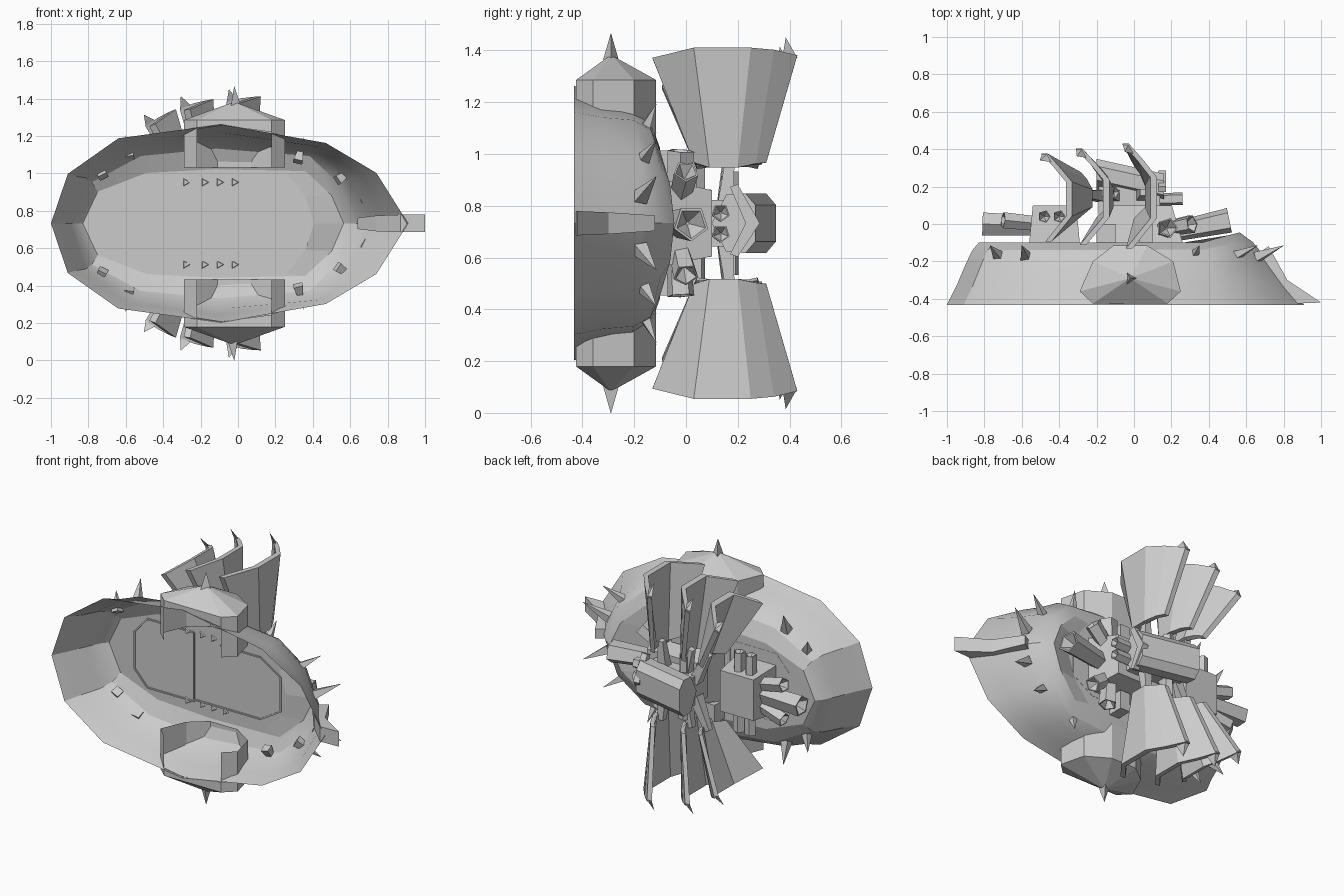
import bpy, bmesh, math
from mathutils import Vector

if "Cube" in bpy.data.objects:
    bpy.data.objects.remove(bpy.data.objects["Cube"])

MID = 0.7325  # height of the horizontal symmetry plane
grey = bpy.data.materials.new("plain_grey")
grey.diffuse_color = (0.6, 0.6, 0.6, 1)
grey.use_nodes = True
grey.node_tree.nodes["Principled BSDF"].inputs["Base Color"].default_value = (0.6, 0.6, 0.6, 1)


def build(name, verts, faces, smooth=False):
    """Mesh object; heights are given relative to the middle plane."""
    me = bpy.data.meshes.new(name)
    me.from_pydata([(v[0], v[1], v[2] + MID) for v in verts], [], faces)
    bm = bmesh.new()
    bm.from_mesh(me)
    bmesh.ops.recalc_face_normals(bm, faces=bm.faces)
    bm.to_mesh(me)
    bm.free()
    me.materials.append(grey)
    ob = bpy.data.objects.new(name, me)
    bpy.context.collection.objects.link(ob)
    if smooth:
        bpy.ops.object.select_all(action='DESELECT')
        ob.select_set(True)
        bpy.context.view_layer.objects.active = ob
        bpy.ops.object.shade_smooth_by_angle(angle=math.radians(28))


def loft(name, rings, caps=True, smooth=False):
    n = len(rings[0])
    verts = [v for r in rings for v in r]
    faces = [(k * n + i, k * n + (i + 1) % n, (k + 1) * n + (i + 1) % n, (k + 1) * n + i)
             for k in range(len(rings) - 1) for i in range(n)]
    if caps:
        faces += [tuple(range(n)), tuple(range(len(verts) - n, len(verts)))]
    build(name, verts, faces, smooth)


def ring(p, axis, r, n):
    d = Vector(axis).normalized()
    u = d.cross(Vector((0, 1, 0)) if abs(d.y) < 0.9 else Vector((0, 0, 1))).normalized()
    w = d.cross(u)
    angles = [(i + 0.5) * math.tau / n for i in range(n)]
    return [Vector(p) + r * (math.cos(a) * u + math.sin(a) * w) for a in angles]


def rod(name, p, q, r1, r2, n=4):
    axis = Vector(q) - Vector(p)
    loft(name, [ring(p, axis, r1, n), ring(q, axis, r2, n)])


def nozzle(name, p, q, r1, r2, n=5):
    """Tube with a pointed hollow at q."""
    p, q = Vector(p), Vector(q)
    d = q - p
    loft(name, [ring(p, d, r1, n), ring(q, d, r2, n), ring(q, d, r2 * 0.85, n),
                ring(q - d.normalized() * r2, d, r2 * 0.1, n)])


def block(name, x, y, z, taper=1.0):
    cx, cz = sum(x) / 2, sum(z) / 2

    def rect(yy, s):
        return [(cx + (a - cx) * s, yy, cz + (b - cz) * s)
                for a, b in ((x[0], z[0]), (x[1], z[0]), (x[1], z[1]), (x[0], z[1]))]
    loft(name, [rect(y[0], 1), rect(y[1], taper)])


# Bowl hull, open towards the front
rim_half = [(-1, 0), (-0.91, .265), (-0.64, .455), (-0.09, .53), (.47, .43), (.74, .27), (.91, 0)]
back_half = [(-0.83, 0), (-0.75, .17), (-0.49, .27), (-0.12, .29), (.36, .28), (.5, .15), (.565, 0)]


def closed(half):
    return half + [(x, -z) for x, z in reversed(half[1:-1])]


def hull_ring(f, y):
    pts = []
    for (ax, az), (bx, bz) in zip(closed(rim_half), closed(back_half)):
        bulge = 0.07 * math.sin(math.pi * f ** 1.7) * abs(az) / 0.5
        x, z = ax + (bx - ax) * f, az + (bz - az) * f + math.copysign(bulge, az)
        lift = 0.055 * f * min(1, max(0, (x - 0.36) / 0.2))
        pts.append((x, y + lift, z))
    return pts


loft("hull_bowl", [hull_ring(0, -.432), hull_ring(.3, -.33), hull_ring(.6, -.21),
                   hull_ring(.8, -.14), hull_ring(1, -.1)], caps=False, smooth=True)
edge = hull_ring(1, -.1)
flat = [(x * .9 if x < 0 else x * .72, -.1, z * .95) for x, y, z in edge]
loft("hull_floor_edge", [edge, flat], caps=False)
build("hull_floor", flat, [tuple(range(len(flat)))])

# Raised panel lines on the floor of the bowl
left_panel = [(-.235, .222), (-.56, .222), (-.65, .12), (-.65, -.115), (-.56, -.212), (-.235, -.212), (-.235, .222)]
right_panel = [(-.05, .19), (.23, .19), (.37, .1), (.37, -.115), (.23, -.2), (-.235, -.2)]
for panel in (left_panel, right_panel):
    for (a, b), (c, d) in zip(panel, panel[1:]):
        rod("panel_line", (a, -.103, b), (c, -.103, d), .006, .006)

for m in (1, -1):
    # Side pods, open on the side facing the bowl
    section = [(-.22, -.425), (-.29, -.36), (-.22, -.2), (-.11, -.115),
               (.07, -.115), (.21, -.2), (.25, -.36), (.18, -.425)]
    n = len(section)
    verts = [(x, y, m * .30) for x, y in section] + [(x, y, m * .553) for x, y in section]
    verts += [(-.02, -.29, m * .65), (-.22, -.425, m * .505), (-.09, -.425, m * .525), (.18, -.425, m * .488)]
    faces = [(i, i + 1, n + i + 1, n + i) for i in range(n - 1)]
    faces += [(n + i, n + (i + 1) % n, 2 * n) for i in range(n)]
    faces.append((2 * n + 1, 2 * n + 2, 2 * n + 3, 2 * n - 1, n))
    build("pod", verts, faces)
    rod("pod_spike", (-.02, -.29, m * .63), (-.02, -.29, m * MID), .035, .001, 3)

    # Fan of three curved fins: lean angle, base position, depth and length scale
    outer = [(-.08, .43, .76), (0, .34, .78), (.07, .25, .787), (.07, .03, .787), (-.06, -.13, .75)]
    inner = [(-.03, .31, .345), (0, .27, .34), (.03, .2, .325), (.03, .09, .325), (-.03, .03, .345)]
    for lean, base_x, depth, length in ((-22, -.25, .84, .86), (-8, -.14, .92, .96), (-1, .06, 1, 1)):
        s, c = math.sin(math.radians(lean)), math.cos(math.radians(lean))

        def place(w, y, r):
            r = (r - .33) * length
            return (base_x + r * s + w * c, .1 + (y - .1) * depth, m * (r * c - w * s + .22))

        def strip(pts, t):
            return [place(*p) for p in pts] + [place(w - t, y, r) for w, y, r in reversed(pts)]

        loft("fin", [strip(inner, .03), strip(outer, .035)])
        hook = [place(*p) for p in ((-.08, .43, .75), (-.115, .43, .75), (-.05, .375, .765), (-.1, .385, .83))]
        build("fin_hook", hook, [(0, 1, 2), (0, 1, 3), (1, 2, 3), (2, 0, 3)])
        rod("fin_strut", (base_x * .7, .15, m * .05), place(-.01, .17, .36), .045, .025)

    # Spikes round the hull: base, then tip offset
    for x, z, dx, dz in ((-.58, .35, -.02, .12), (-.72, .25, -.05, .1), (.32, .33, .03, .13),
                         (.53, .23, .13, .09), (.66, .1, .14, .08)):
        base = Vector((x, -.175, m * z))
        rod("hull_spike", base, base + Vector((dx, .06, m * dz)), .036, .001)

    # Upright exhaust pipes
    for x, y, top in ((-.48, .04, .25), (-.4, .04, .25), (-.11, .17, .2)):
        nozzle("exhaust_pipe", (x, y, m * .1), (x, y, m * top), .035, .035)
    nozzle("wide_exhaust", (.16, -.03, m * .1), (.18, -.02, m * .28), .045, .055)
    nozzle("angled_exhaust", (.15, -.03, m * .08), (.31, .0, m * .2), .04, .05)
    block("engine_rib", (-.2, -.1), (-.1, .0), (m * .16, m * .28))
    block("engine_rib", (.03, .1), (-.1, .0), (m * .16, m * .28))

    # Small triangular studs along the floor panels
    for x in (-.28, -.18, -.1, -.02):
        rod("floor_stud", (x, -.1, m * .22), (x, -.109, m * .22), .025, .02, 3)

    nozzle("small_side_exhaust", (.05, .13, m * .04), (.26, .135, m * .04), .035, .035)
    nozzle("right_exhaust", (-.5, .0, m * .06), (-.7, .02, m * .11), .04, .045)

# Engine core
block("right_engine_body", (-.56, -.29), (-.1, .1), (-.15, .15), .86)
block("left_engine_body", (-.2, .26), (-.1, .1), (-.17, .17), .75)
block("engine_neck", (-.19, .14), (.05, .2), (-.09, .09))

# Slanted drum at the back with its clamp
hexagon = [(.235, -.11), (.31, -.115), (.348, -.07), (.348, .07), (.31, .115), (.235, .11), (.18, 0)]
loft("engine_drum", [[(x, y + dy, z) for y, z in hexagon] for x, dy in ((-.2, 0), (.16, -.08))])
chevron = [(.17, .14), (.2, .15), (.285, 0), (.2, -.13), (.17, -.12), (.23, 0)]
loft("drum_clamp", [[(x, y, z) for y, z in chevron] for x in (.13, .17)])
nozzle("left_main_exhaust", (.22, -.04, 0), (.51, .02, 0), .055, .07)
nozzle("right_main_exhaust", (-.5, -.01, 0), (-.81, .0, .0), .055, .065)

# Nose blade on the left tip, bent outwards at its foot
blade = ((.64, -.17, .72, -.12, .03), (.74, -.3, .82, -.3, .042), (.87, -.425, 1, -.42, .047))
loft("nose_blade", [[(a, b, -h), (c, d, -h), (c, d, h), (a, b, h)] for a, b, c, d, h in blade])
